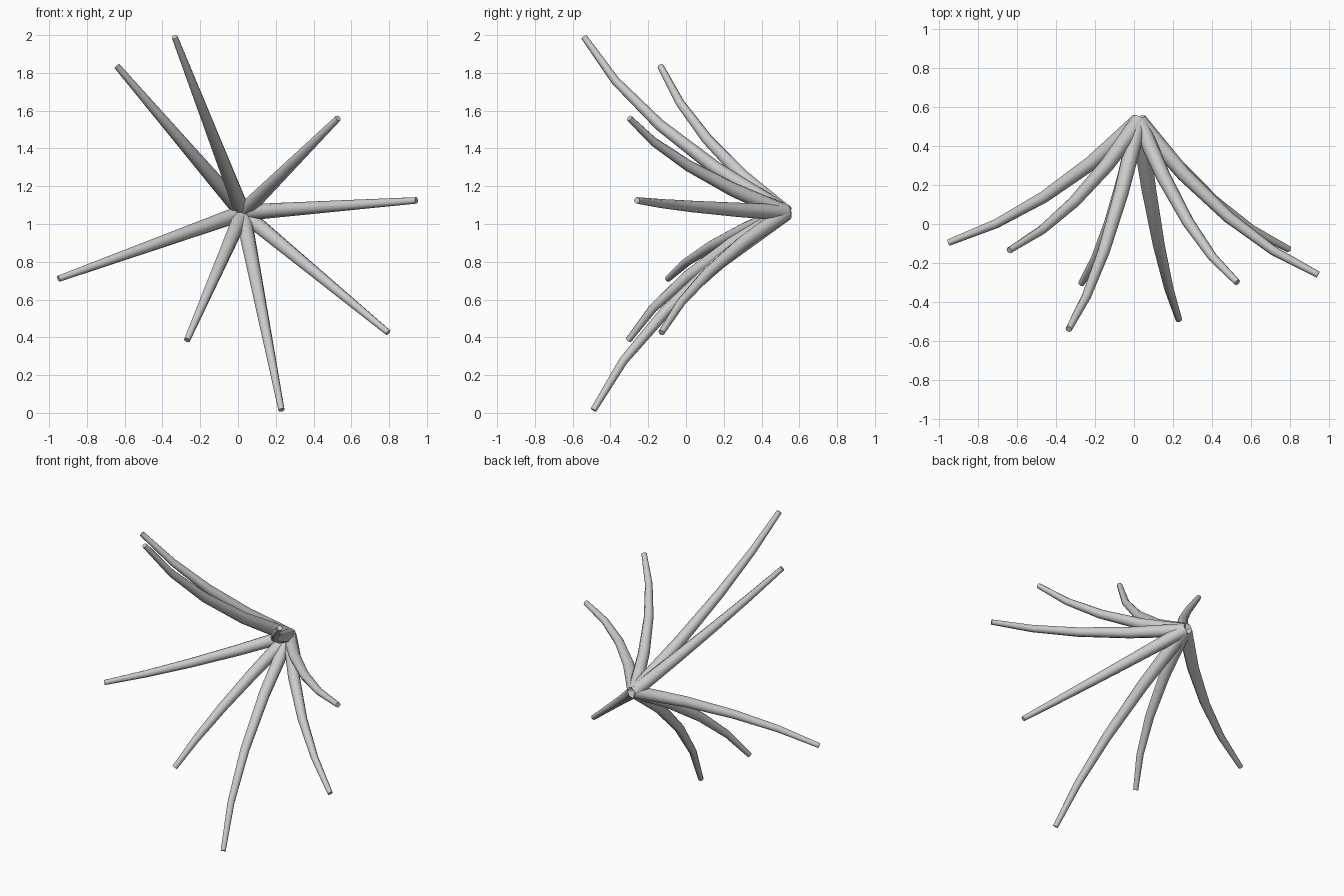
import bpy
import math
from mathutils import Vector

if "Cube" in bpy.data.objects:
    bpy.data.objects.remove(bpy.data.objects["Cube"])

ROOT = Vector((0.025, 0.527, 1.06))
SEGMENTS = 4
ROOT_RADIUS, TIP_RADIUS = 0.044, 0.017

# Tip centre of each limb
TIPS = [
    (-0.335, -0.54, 1.99),
    (-0.64, -0.135, 1.835),
    (0.53, -0.30, 1.56),
    (0.945, -0.26, 1.125),
    (0.795, -0.13, 0.425),
    (0.23, -0.49, 0.015),
    (-0.27, -0.305, 0.385),
    (-0.95, -0.095, 0.71),
]


def make_limb(name, tip):
    """Tapered eight-sided tube that bends outward towards its tip."""
    curve = bpy.data.curves.new(name, 'CURVE')
    curve.dimensions = '3D'
    curve.bevel_depth = 1.0
    curve.bevel_resolution = 2
    curve.use_fill_caps = True
    spline = curve.splines.new('POLY')
    spline.points.add(SEGMENTS)
    for i, point in enumerate(spline.points):
        t = i / SEGMENTS
        forward = 1.5 * t - 0.5 * t * t
        p = ROOT.lerp(Vector(tip), t)
        p.y = ROOT.y + (tip[1] - ROOT.y) * forward
        point.co = (*p, 1.0)
        point.radius = ROOT_RADIUS + (TIP_RADIUS - ROOT_RADIUS) * t
    obj = bpy.data.objects.new(name, curve)
    bpy.context.collection.objects.link(obj)

    # Turn into a mesh, smooth along the tube with crisp end caps
    bpy.ops.object.select_all(action='DESELECT')
    obj.select_set(True)
    bpy.context.view_layer.objects.active = obj
    bpy.ops.object.convert(target='MESH')
    bpy.ops.object.shade_smooth_by_angle(angle=math.radians(50))


for n, tip in enumerate(TIPS, 1):
    make_limb(f"limb_{n}", tip)
